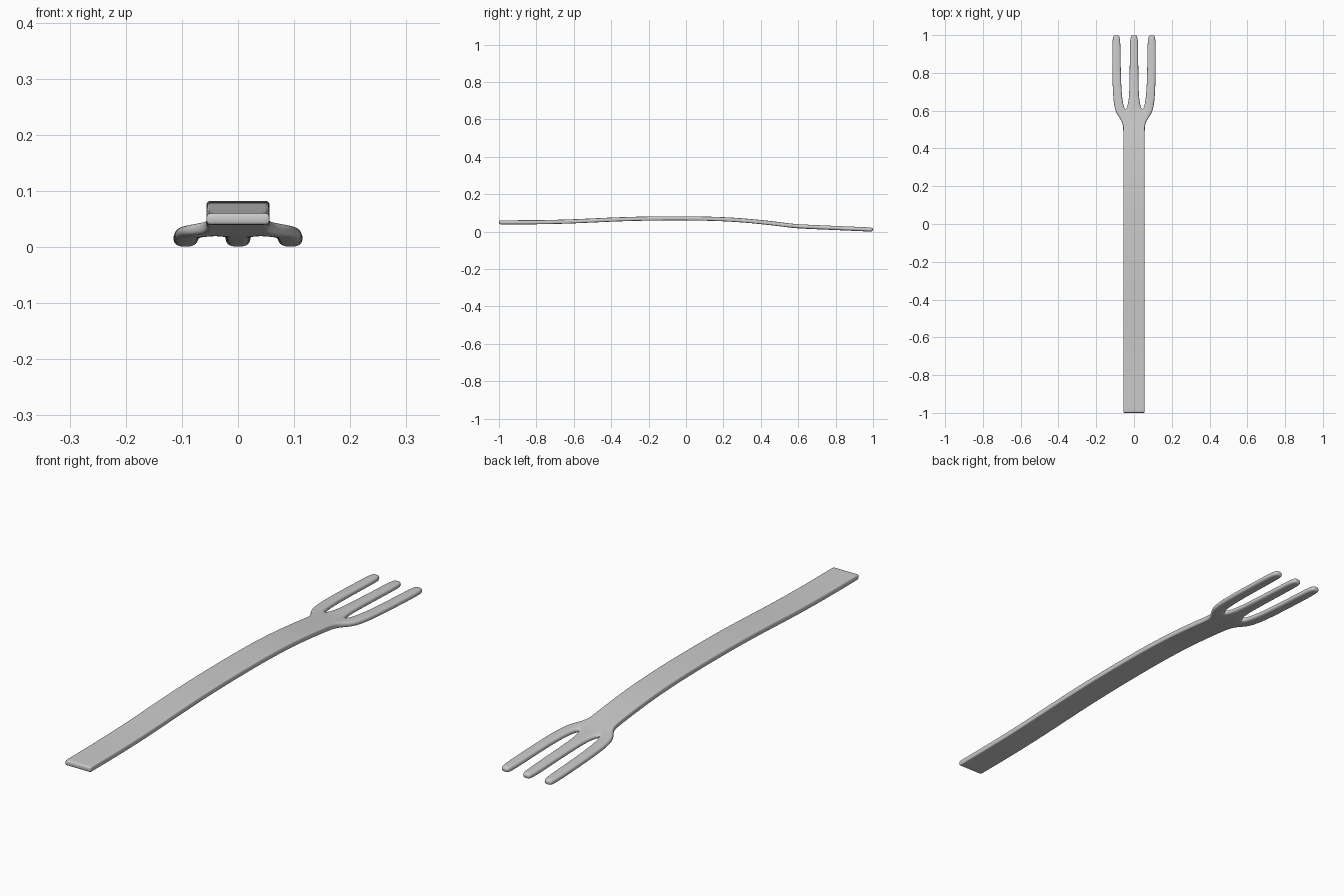
import bpy, bmesh

if "Cube" in bpy.data.objects:
    bpy.data.objects.remove(bpy.data.objects["Cube"])

# Side profile: (y, z of the sheet's middle)
PROFILE = [(-1, .050), (-.75, .050), (-.55, .057), (-.3, .070), (0, .072), (.2, .068),
           (.35, .057), (.47, .044), (.53, .036), (.59, .029), (.72, .023), (1, .011)]


def height(y):
    for (y0, z0), (y1, z1) in zip(PROFILE, PROFILE[1:]):
        if y <= y1:
            return z0 + (z1 - z0) * (y - y0) / (y1 - y0)
    return PROFILE[-1][1]


bm = bmesh.new()


def row(y, xs):
    return [bm.verts.new((x, y, height(y))) for x in xs]


def skin(rows):
    for a, b in zip(rows, rows[1:]):
        for i in range(len(a) - 1):
            bm.faces.new((a[i], a[i + 1], b[i + 1], b[i]))


# Right half of the handle, flaring into the root of the tines
handle = [row(y, (0, .019, .047, .057))
          for y in (-1, -.99, -.75, -.55, -.3, 0, .2, .35, .47, .53)]
handle.append(row(.562, (0, .030, .057, .077)))
handle.append(row(.592, (0, .046, .072, .099)))
skin(handle)
root = handle[-1]

# Tines: (y, half width of middle tine, inner edge and outer edge of side tine)
TINES = [(.645, .029, .059, .109), (.72, .025, .067, .114), (.86, .023, .070, .116),
         (.98, .023, .071, .116), (1.0, .014, .080, .107)]
skin([root[:2]] + [row(y, (0, m)) for y, m, a, b in TINES])
skin([root[1:]] + [row(y, (a, (a + b) / 2, b)) for y, m, a, b in TINES])

bmesh.ops.recalc_face_normals(bm, faces=bm.faces)
mesh = bpy.data.meshes.new("fork")
bm.to_mesh(mesh)
bm.free()
fork = bpy.data.objects.new("fork", mesh)
bpy.context.collection.objects.link(fork)

# Mirror the half, give it thickness and round it off
mirror = fork.modifiers.new("mirror", 'MIRROR')
mirror.use_clip = True
solid = fork.modifiers.new("thickness", 'SOLIDIFY')
solid.thickness = .022
solid.offset = 0
sub = fork.modifiers.new("smooth", 'SUBSURF')
sub.levels = sub.render_levels = 3
for p in mesh.polygons:
    p.use_smooth = True
